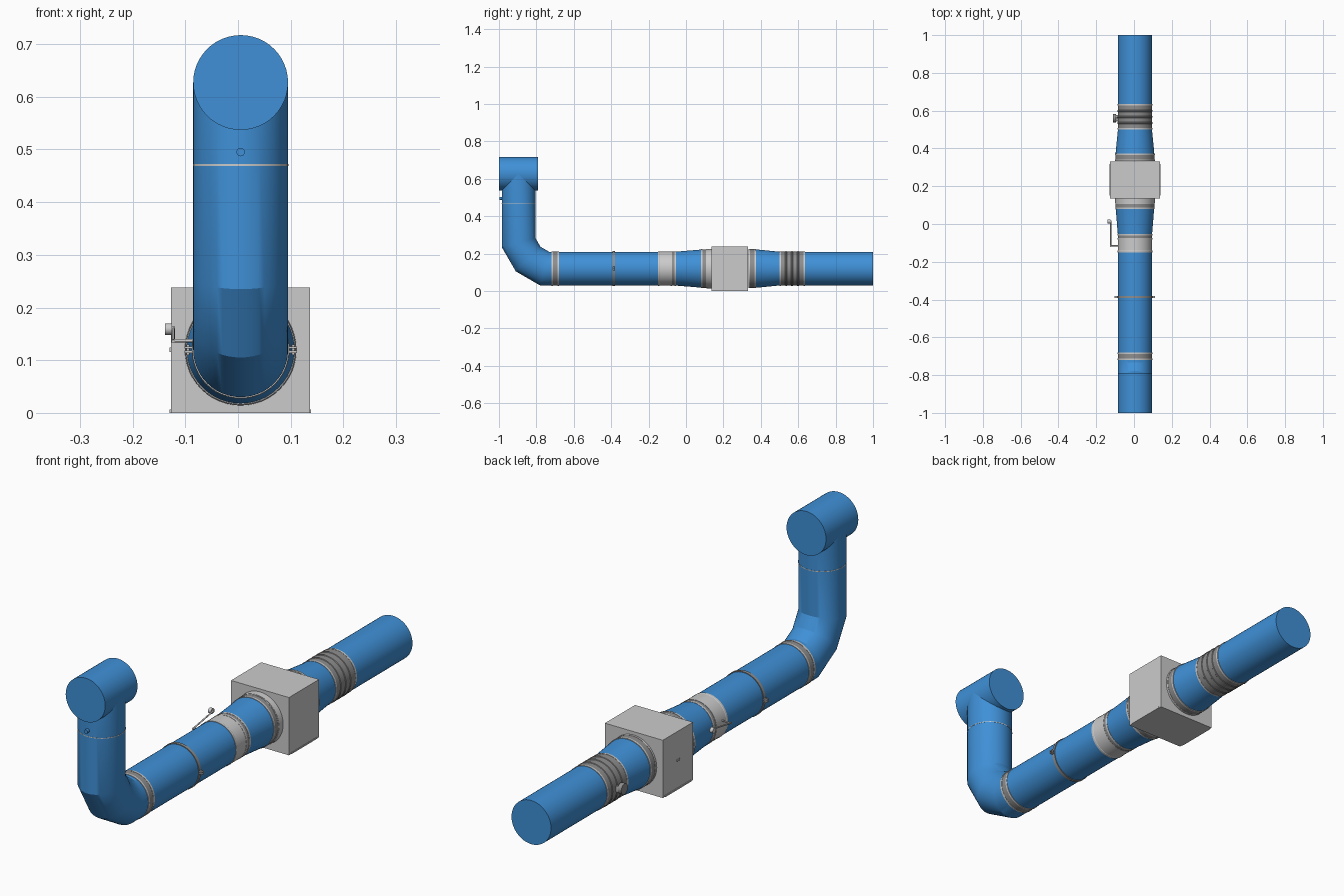
import bpy, bmesh, math
from mathutils import Vector

if "Cube" in bpy.data.objects:
    bpy.data.objects.remove(bpy.data.objects["Cube"])

CX, CZ, R, N = 0.005, 0.12, 0.09, 48
RY, HZ = -0.895, 0.627          # riser y, head height


def material(name, col):
    m = bpy.data.materials.new(name)
    m.diffuse_color = (*col, 1)
    m.use_nodes = True
    m.node_tree.nodes["Principled BSDF"].inputs["Base Color"].default_value = m.diffuse_color
    return m


BLUE = material("pipe_blue", (0.05, 0.28, 0.68))
DARK = material("rubber_grey", (0.27, 0.27, 0.27))


def finish(name, bm, mat=None, smooth=True):
    bmesh.ops.recalc_face_normals(bm, faces=bm.faces)
    me = bpy.data.meshes.new(name)
    bm.to_mesh(me)
    bm.free()
    ob = bpy.data.objects.new(name, me)
    bpy.context.collection.objects.link(ob)
    if mat:
        me.materials.append(mat)
    if smooth:
        bpy.ops.object.select_all(action='DESELECT')
        ob.select_set(True)
        bpy.context.view_layer.objects.active = ob
        bpy.ops.object.shade_smooth_by_angle(angle=math.radians(25))
    return ob


def skin(bm, rings, caps=(True, True)):
    vs = [[bm.verts.new(p) for p in ring] for ring in rings]
    n = len(vs[0])
    for a, b in zip(vs, vs[1:]):
        for i in range(n):
            j = (i + 1) % n
            bm.faces.new((a[i], a[j], b[j], b[i]))
    for ring, on in zip((vs[0], vs[-1]), caps):
        if on:
            bm.faces.new(ring)


def lathe(name, profile, mat=None, cz=CZ):
    """Closed turned part along y; profile is (y, radius) pairs."""
    bm = bmesh.new()
    ang = [2 * math.pi * i / N for i in range(N)]
    skin(bm, [[(CX + r * math.cos(t), y, cz + r * math.sin(t)) for t in ang]
              for y, r in profile])
    return finish(name, bm, mat)


def rod(name, a, b, r, mat=None, n=16):
    a, b = Vector(a), Vector(b)
    q = (b - a).to_track_quat('Z', 'Y')
    circ = [q @ Vector((r * math.cos(2 * math.pi * i / n),
                        r * math.sin(2 * math.pi * i / n), 0)) for i in range(n)]
    bm = bmesh.new()
    skin(bm, [[p + c for c in circ] for p in (a, b)])
    return finish(name, bm, mat)


def box(name, lo, hi, mat=None):
    bm = bmesh.new()
    bmesh.ops.create_cube(bm, size=1)
    for v in bm.verts:
        v.co = [(l + h) / 2 + c * (h - l) for l, h, c in zip(lo, hi, v.co)]
    return finish(name, bm, mat, smooth=False)


def band(name, y0, y1, r0, r1=None, lip=0.007):
    """Dark sleeve with a light lip at each end."""
    r1 = r1 or r0
    lathe(name, [(y0, r0), (y1, r1)], DARK)
    lathe(name + "_lip_a", [(y0 - 0.001, r0 + 0.001), (y0 + lip, r0 + 0.001)])
    lathe(name + "_lip_b", [(y1 - lip, r1 + 0.001), (y1 + 0.001, r1 + 0.001)])


# straight pipes and the two reducers beside the fan box
lathe("rear_pipe", [(0.60, R), (1.0, R)], BLUE)
lathe("rear_reducer", [(0.36, 0.103), (0.39, 0.101), (0.49, R + 0.001), (0.51, R)], BLUE)
lathe("front_reducer", [(-0.07, R), (-0.05, R + 0.001), (0.06, 0.1), (0.09, 0.103)], BLUE)
lathe("front_pipe", [(-0.70, R), (-0.14, R)], BLUE)

# sealing sleeves
band("elbow_sleeve", -0.718, -0.68, R + 0.001)
band("damper_sleeve", -0.082, -0.055, R + 0.001)
band("front_box_sleeve", 0.08, 0.113, 0.103)
band("rear_box_sleeve", 0.334, 0.372, 0.104)
band("rear_sleeve", 0.50, 0.635, R + 0.001)
for i in range(3):
    y = 0.535 + i * 0.032
    lathe(f"sleeve_rib_{i}", [(y - 0.005, R + 0.001), (y - 0.003, R + 0.003),
                              (y + 0.003, R + 0.003), (y + 0.005, R + 0.001)], DARK)
lathe("front_spigot", [(0.11, 0.105), (0.14, 0.106)])

# damper ring with raised flanges
lathe("damper_ring", [(-0.15, R + 0.001), (-0.15, R + 0.002), (-0.142, R + 0.002),
                      (-0.14, R + 0.001), (-0.082, R + 0.001)])

# pipe clamp ring with bolt tabs
lathe("pipe_clamp", [(-0.393, R + 0.003), (-0.380, R + 0.003)], DARK)
for s, side in ((-1, "left"), (1, "right")):
    for dz in (-0.004, 0.004):
        x0, x1 = sorted((CX + s * 0.088, CX + s * 0.107))
        box(f"clamp_tab_{side}", (x0, -0.393, CZ + dz - 0.002),
            (x1, -0.380, CZ + dz + 0.002))
    rod(f"clamp_bolt_{side}", (CX + s * 0.1, -0.386, CZ - 0.01),
        (CX + s * 0.1, -0.386, CZ + 0.01), 0.003)

# fan box with side panels and base edge
box("fan_box", (-0.127, 0.136, 0.0), (0.137, 0.332, 0.238))
for x0, x1, side in ((-0.130, -0.126, "left"), (0.136, 0.139, "right")):
    box(f"base_edge_{side}", (x0, 0.15, 0.0), (x1, 0.318, 0.006))
box("cable_gland", (-0.130, 0.225, 0.116), (-0.126, 0.243, 0.124))

# mitred elbow and riser, cut to fit the round head
path = [(-0.70, CZ, 180), (-0.756, CZ, 165), (-0.844, 0.171, 135),
        (RY, 0.259, 105), (RY, HZ, 90)]
rings = []
for k, (y, z, deg) in enumerate(path):
    d = math.radians(deg)
    stretch = 1 / math.cos(math.radians(15)) if 0 < k < 4 else 1
    ring = []
    for i in range(N):
        t = 2 * math.pi * i / N
        px, h = R * math.cos(t), R * math.sin(t) * stretch
        py, pz = y - h * math.sin(d), z + h * math.cos(d)
        if k == 4:
            pz = HZ - math.sqrt(max(R * R - px * px, 0))
        ring.append((CX + px, py, pz))
    rings.append(ring)
bm = bmesh.new()
skin(bm, rings, (True, False))
finish("elbow_and_riser", bm, BLUE)
rod("riser_seam", (CX, RY, 0.469), (CX, RY, 0.472), R + 0.0008, None, N)
lathe("tee_head", [(-1.0, R), (-0.79, R)], BLUE, HZ)
rod("test_port", (CX, -0.97, 0.495), (CX, -0.998, 0.495), 0.008, BLUE, 20)

# damper handle
rod("handle_shaft", (-0.08, -0.115, 0.137), (-0.126, -0.115, 0.137), 0.003)
rod("handle_arm", (-0.123, -0.12, 0.136), (-0.123, 0.018, 0.160), 0.003)
rod("handle_knob_stem", (-0.120, 0.014, 0.159), (-0.130, 0.014, 0.159), 0.005)
rod("handle_knob", (-0.125, 0.014, 0.159), (-0.139, 0.014, 0.159), 0.011, None, 24)

# small clamp screw on the rear sleeve
rod("sleeve_screw", (-0.08, 0.56, CZ), (-0.098, 0.56, CZ), 0.007, DARK)
rod("sleeve_knob", (-0.095, 0.56, CZ), (-0.112, 0.56, CZ), 0.022, DARK, 24)
for dy in (-0.014, 0.014):
    box("sleeve_lug", (-0.102, 0.56 + dy - 0.004, CZ - 0.012),
        (-0.083, 0.56 + dy + 0.004, CZ + 0.012))
